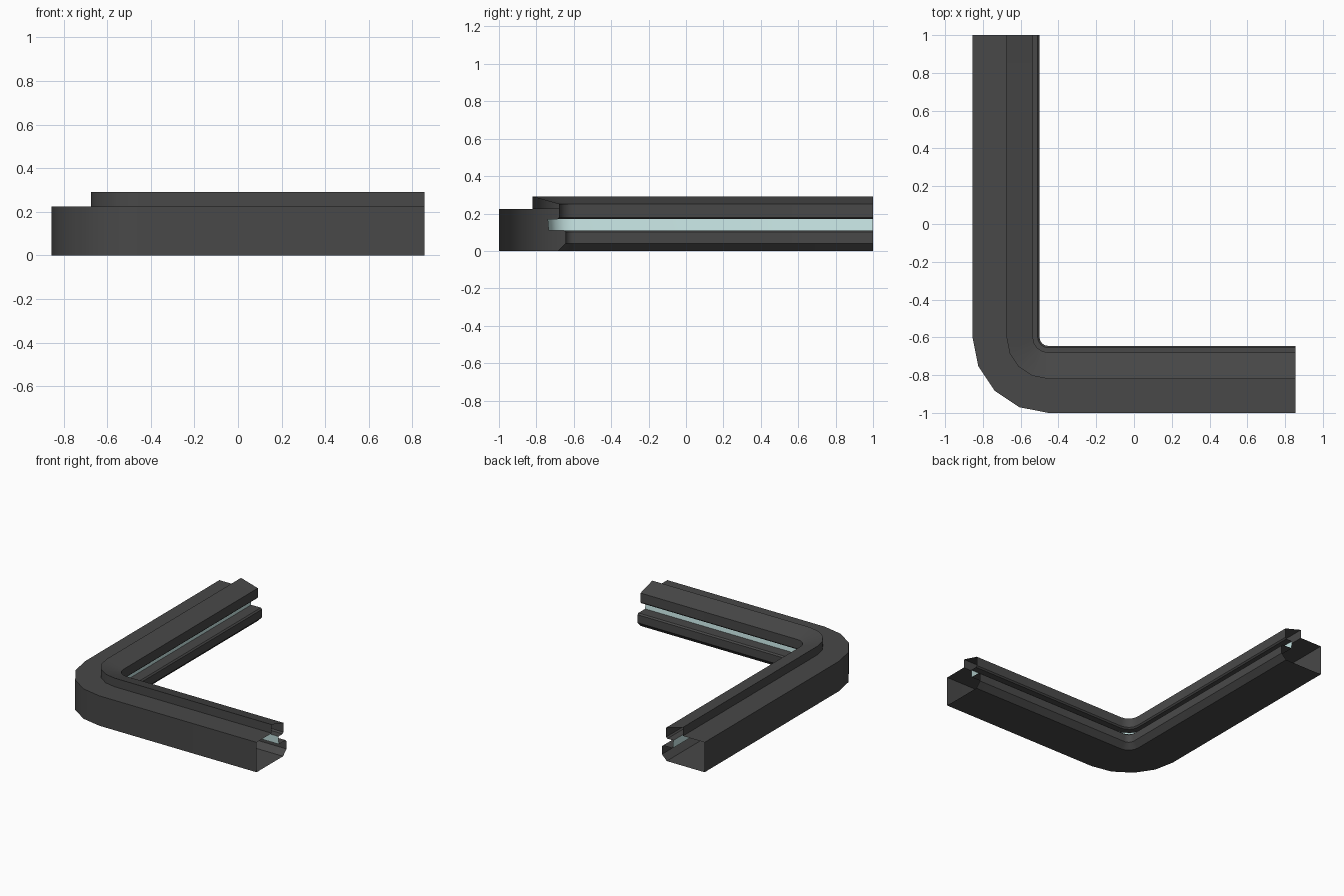
import bpy, bmesh, math

cube = bpy.data.objects.get("Cube")
if cube:
    bpy.data.objects.remove(cube)


def make_material(name, colour):
    mat = bpy.data.materials.new(name)
    mat.use_nodes = True
    mat.diffuse_color = colour
    mat.node_tree.nodes["Principled BSDF"].inputs["Base Color"].default_value = colour
    return mat


dark = make_material("dark grey", (0.065, 0.065, 0.065, 1))
pale = make_material("pale aqua", (0.6, 0.82, 0.81, 1))

# Cross-section: distance inward from the outer wall, and height
PROFILE = [
    (0, 0), (0, 0.225), (0.18, 0.225), (0.18, 0.29),    # outer wall and step
    (0.32, 0.25), (0.32, 0.18), (0.31, 0.17),           # sloped upper lip
    (0.26, 0.17), (0.265, 0.11),                        # back of the groove
    (0.345, 0.11), (0.355, 0.10), (0.355, 0.04), (0.315, 0),  # lower lip
]
STRIP = 7             # profile segment that carries the light strip
CORNER = (-0.455, -0.6)
RADIUS = 0.4
STEPS = 4

# Stations along the rail: start end, rounded corner, far end
stations = [(0.855, CORNER[1], math.radians(270))]
for i in range(STEPS + 1):
    stations.append((*CORNER, math.radians(270 - 90 * i / STEPS)))
stations.append((CORNER[0], 1.0, math.radians(180)))

# Sweep the section into a hollow rail with open ends
bm = bmesh.new()
rings = []
for cx, cy, angle in stations:
    rings.append([bm.verts.new((cx + (RADIUS - d) * math.cos(angle),
                                cy + (RADIUS - d) * math.sin(angle), z))
                  for d, z in PROFILE])
for a, b in zip(rings, rings[1:]):
    for j in range(len(PROFILE)):
        k = (j + 1) % len(PROFILE)
        face = bm.faces.new((a[j], a[k], b[k], b[j]))
        face.material_index = 1 if j == STRIP else 0

mesh = bpy.data.meshes.new("corner_rail")
bm.to_mesh(mesh)
bm.free()
mesh.materials.append(dark)
mesh.materials.append(pale)
rail = bpy.data.objects.new("corner_rail", mesh)
bpy.context.collection.objects.link(rail)

# Smooth the bend, keep the section edges sharp
bpy.ops.object.select_all(action="DESELECT")
rail.select_set(True)
bpy.context.view_layer.objects.active = rail
bpy.ops.object.shade_smooth_by_angle(angle=math.radians(30))
